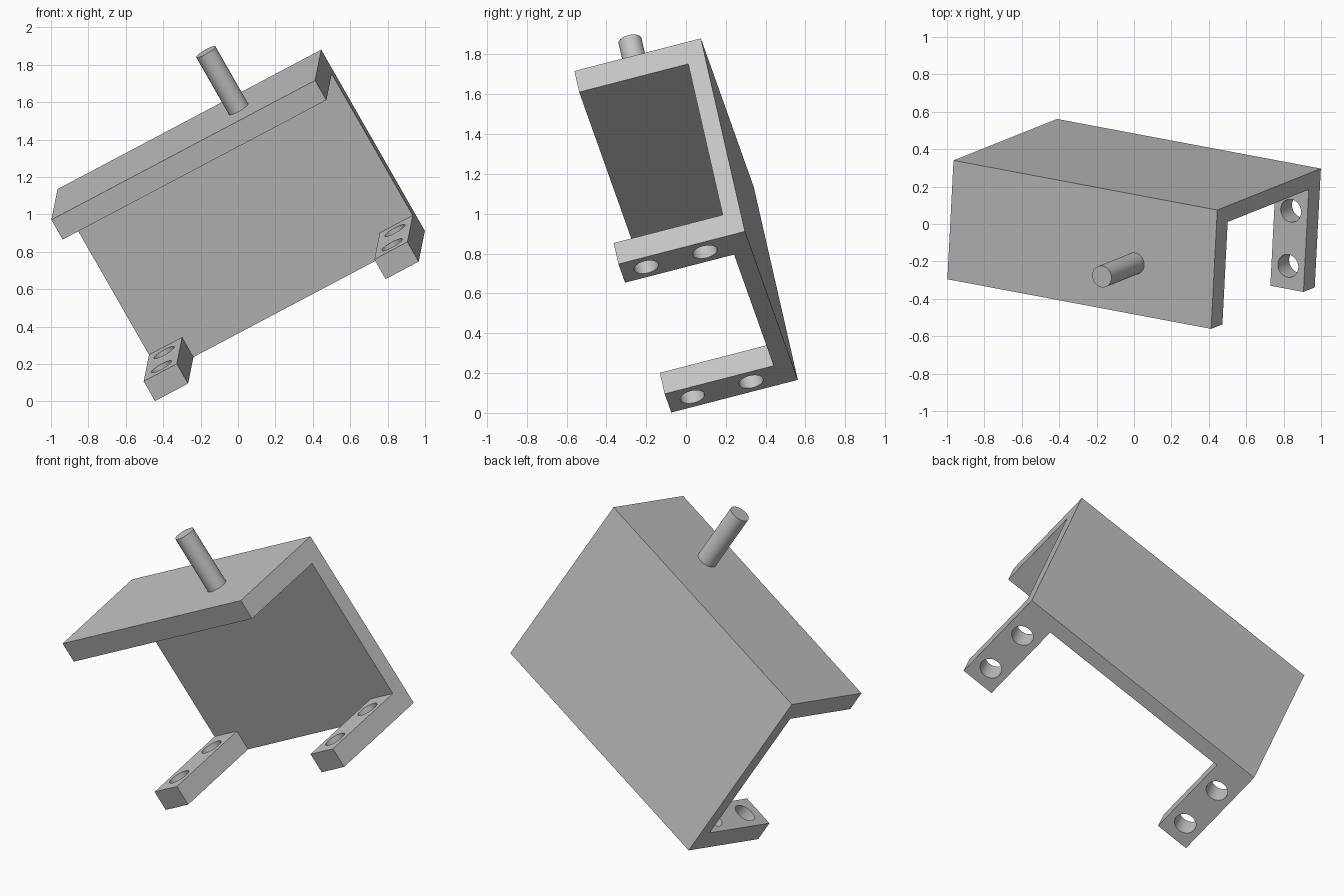
import bpy, bmesh
from mathutils import Matrix, Vector

if "Cube" in bpy.data.objects:
    bpy.data.objects.remove(bpy.data.objects["Cube"])

# Bracket sizes, in its own frame: x along, y forward, z down
LENGTH, DEPTH, HEIGHT = 1.617, 0.657, 1.138
PLATE, BACK, FOOT = 0.124, 0.091, 0.203
HOLE_R, PIN_R, PIN_LEN = 0.0625, 0.059, 0.36

# Tilted frame of the whole model
along = Vector((0.872, -0.164, 0.461)).normalized()
forward = Vector((-0.053, -0.966, -0.251))
forward = (forward - along * forward.dot(along)).normalized()
down = along.cross(forward)
frame = Matrix((along, forward, down)).transposed().to_4x4()
frame.translation = (-0.965, 0.34, 1.135)

grey = bpy.data.materials.new("plain grey")
grey.use_nodes = True
colour = (0.55, 0.55, 0.55, 1)
grey.diffuse_color = colour
grey.node_tree.nodes["Principled BSDF"].inputs["Base Color"].default_value = colour


def make_object(name, bm):
    bmesh.ops.recalc_face_normals(bm, faces=bm.faces)
    mesh = bpy.data.meshes.new(name)
    bm.to_mesh(mesh)
    bm.free()
    mesh.materials.append(grey)
    obj = bpy.data.objects.new(name, mesh)
    bpy.context.collection.objects.link(obj)
    obj.matrix_world = frame
    return obj


def extrude_profile(name, points, x0, x1):
    bm = bmesh.new()
    face = bm.faces.new([bm.verts.new((x0, y, z)) for y, z in points])
    grown = bmesh.ops.extrude_face_region(bm, geom=[face])["geom"]
    verts = [g for g in grown if isinstance(g, bmesh.types.BMVert)]
    bmesh.ops.translate(bm, verts=verts, vec=(x1 - x0, 0, 0))
    return make_object(name, bm)


def cylinder(name, radius, x, y, z0, z1):
    bm = bmesh.new()
    bmesh.ops.create_cone(bm, cap_ends=True, segments=48, radius1=radius, radius2=radius,
                          depth=z1 - z0, matrix=Matrix.Translation((x, y, (z0 + z1) / 2)))
    return make_object(name, bm)


def select_only(obj):
    bpy.ops.object.select_all(action='DESELECT')
    obj.select_set(True)
    bpy.context.view_layer.objects.active = obj


def cut(target, cutter):
    cutter.hide_render = True
    mod = target.modifiers.new("cut", 'BOOLEAN')
    mod.operation, mod.solver, mod.object = 'DIFFERENCE', 'EXACT', cutter
    select_only(target)
    bpy.ops.object.modifier_apply(modifier=mod.name)
    bpy.data.objects.remove(cutter)


# Channel bracket: top plate, back plate and bottom flange
inner = HEIGHT - PLATE
bracket = extrude_profile("bracket", [
    (0, 0), (DEPTH, 0), (DEPTH, PLATE), (BACK, PLATE),
    (BACK, inner), (DEPTH, inner), (DEPTH, HEIGHT), (0, HEIGHT)], 0, LENGTH)

# Notch that leaves two feet of the bottom flange
cut(bracket, extrude_profile("notch_cutter", [
    (BACK, inner - 0.1), (DEPTH + 0.1, inner - 0.1),
    (DEPTH + 0.1, HEIGHT + 0.1), (BACK, HEIGHT + 0.1)], FOOT, LENGTH - FOOT))

# Two bolt holes through each foot
for x in (FOOT / 2, LENGTH - FOOT / 2):
    for y in (0.225, 0.53):
        cut(bracket, cylinder("hole_cutter", HOLE_R, x, y, inner - 0.1, HEIGHT + 0.1))

# Pin standing on the top plate
pin = cylinder("pin", PIN_R, LENGTH * 0.7, 0.378, -PIN_LEN, 0.02)

for obj in (bracket, pin):
    select_only(obj)
    bpy.ops.object.shade_smooth_by_angle()
